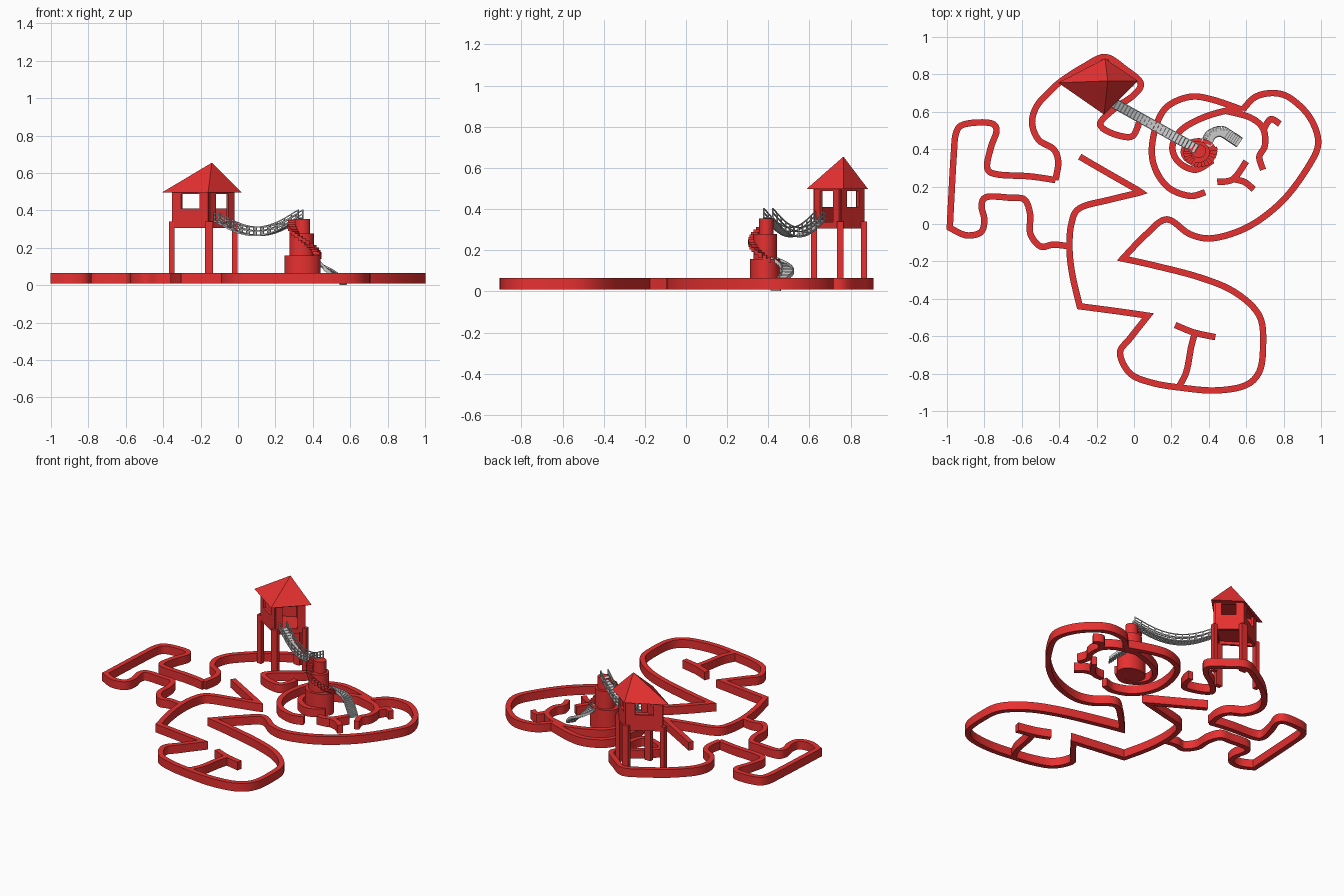
import bpy, math
from mathutils import Vector, Matrix

if "Cube" in bpy.data.objects:
    bpy.data.objects.remove(bpy.data.objects["Cube"])

red = bpy.data.materials.new("red")
red.diffuse_color = (0.8, 0.03, 0.03, 1)
red.use_nodes = True
red.node_tree.nodes["Principled BSDF"].inputs["Base Color"].default_value = red.diffuse_color


def make(name, verts, faces, mat=None):
    me = bpy.data.meshes.new(name)
    me.from_pydata(verts, [], faces)
    me.shade_smooth()
    me.set_sharp_from_angle(angle=math.radians(30))
    if mat:
        me.materials.append(mat)
    ob = bpy.data.objects.new(name, me)
    bpy.context.collection.objects.link(ob)
    return ob


def spline(pts, n=6):
    """Smooth path through the points; a repeated point makes a sharp corner."""
    P = [Vector(p).to_3d() for p in pts]
    P = [P[0]] + P + [P[-1]]
    out = [P[1]]
    for a, b, c, d in zip(P, P[1:], P[2:], P[3:]):
        if (c - b).length < 1e-5:
            continue
        for i in range(1, n + 1):
            t = i / n
            out.append(0.5 * (2 * b + (c - a) * t + (2 * a - 5 * b + 4 * c - d) * t * t
                              + (3 * b - a - 3 * c + d) * t ** 3))
    return out


def ribbon(name, pts, w=0.034, z0=0.01, z1=0.066, mat=red, n=6):
    """Upright rectangular section swept along a smooth path, mitred at corners."""
    S = spline(pts, n)
    V, F = [], []
    for i, p in enumerate(S):
        d1 = (p - S[i - 1]) if i else S[1] - p
        d2 = (S[i + 1] - p) if i < len(S) - 1 else d1
        n1, n2 = [Vector((-d.y, d.x, 0)).normalized() for d in (d1, d2)]
        m = (n1 + n2).normalized()
        m *= w / 2 / max(m.dot(n1), 0.5)
        V += [p + m + Vector((0, 0, z0)), p - m + Vector((0, 0, z0)),
              p - m + Vector((0, 0, z1)), p + m + Vector((0, 0, z1))]
    for i in range(len(S) - 1):
        for k in range(4):
            a, b = i * 4 + k, i * 4 + (k + 1) % 4
            F.append((a, a + 4, b + 4, b))
    e = len(V)
    F += [(0, 1, 2, 3), (e - 1, e - 2, e - 3, e - 4)]
    return make(name, V, F, mat)


def prism(name, ring, z0, z1, mat=red):
    k = len(ring)
    V = [(x, y, z0) for x, y in ring] + [(x, y, z1) for x, y in ring]
    F = [tuple(range(k))[::-1], tuple(range(k, 2 * k))]
    F += [(i, (i + 1) % k, k + (i + 1) % k, k + i) for i in range(k)]
    return make(name, V, F, mat)


def box(name, c, size, angle=0, mat=red):
    sx, sy, sz = (s / 2 for s in size)
    ring = [Matrix.Rotation(angle, 2) @ Vector(p) + Vector(c[:2])
            for p in ((-sx, -sy), (sx, -sy), (sx, sy), (-sx, sy))]
    return prism(name, ring, c[2] - sz, c[2] + sz, mat)


# Winding ground walls
ribbon("wall_left_lobe", [
    (-.42, .235), (-.56, .255), (-.73, .265), (-.785, .30), (-.765, .41), (-.735, .50),
    (-.77, .54), (-.90, .535), (-.95, .49), (-.965, .35), (-.985, -.02), (-.985, -.02),
    (-.90, -.06), (-.82, -.045), (-.80, .02), (-.815, .10), (-.785, .145), (-.66, .14),
    (-.585, .13), (-.555, .05), (-.555, -.05), (-.50, -.12), (-.43, -.11), (-.345, -.12)])
ribbon("wall_upper_loop", [
    (-.42, .235), (-.405, .33), (-.43, .40), (-.51, .45), (-.545, .54), (-.52, .63),
    (-.45, .71), (-.38, .77), (-.27, .84), (-.155, .893), (-.05, .83), (.035, .755),
    (0, .69), (-.10, .62), (-.18, .54), (-.13, .49), (-.02, .465), (.02, .52), (.03, .58)])
ribbon("wall_lower_body", [
    (-.29, .36), (-.17, .29), (.04, .17), (.04, .17), (-.13, .13), (-.29, .085), (-.335, .0),
    (-.345, -.13), (-.33, -.27), (-.29, -.44), (-.29, -.44), (-.10, -.465), (.075, -.49),
    (.075, -.49), (-.02, -.61), (-.075, -.69), (-.02, -.80), (.10, -.85), (.25, -.875),
    (.43, -.89), (.59, -.865), (.67, -.79), (.69, -.65), (.67, -.49), (.54, -.365),
    (.35, -.285), (.10, -.22), (-.06, -.185), (-.06, -.185), (.06, -.06), (.175, .025),
    (.30, -.055), (.43, -.075), (.62, -.01), (.80, .13), (.94, .32), (.985, .44),
    (.94, .57), (.84, .67), (.75, .70), (.65, .68), (.58, .61)])
ribbon("wall_outer_ring", [
    (.38, .17), (.30, .15), (.19, .19), (.12, .28), (.095, .39), (.12, .53), (.18, .63),
    (.30, .68), (.42, .665), (.58, .61)])
ribbon("wall_inner_ring", [
    (.58, .61), (.49, .605), (.36, .565), (.25, .50), (.205, .41), (.24, .33), (.33, .29),
    (.42, .34)])
ribbon("wall_right_branch", [(.49, .605), (.62, .57), (.69, .51), (.70, .42), (.67, .36),
                             (.69, .29)])
ribbon("wall_right_spur", [(.69, .50), (.73, .56), (.78, .535)])
ribbon("wall_small_fork", [(.445, .225), (.53, .24), (.60, .335)])
ribbon("wall_small_fork_leg", [(.53, .24), (.59, .225), (.64, .185)])
ribbon("wall_stem", [(.325, -.585), (.305, -.66), (.28, -.79), (.24, -.87)])
ribbon("wall_stem_cap", [(.22, -.54), (.32, -.58), (.435, -.605)])

# Lookout house: legs, beams, floor, walls with windows, roof
corners = [Vector(p) for p in ((-.355, .75), (-.155, .622), (-.018, .75), (-.155, .865))]
mid = Vector((-.165, .747))
for i, c in enumerate(corners):
    d = mid - c
    wide = 0.045 if i % 2 else 0.03
    box(f"house_leg_{i}", (c.x, c.y, .175), (wide, .03, .33))
    a, b = c + d * 0.04, corners[(i + 1) % 4] + (mid - corners[(i + 1) % 4]) * 0.04
    t = b - a
    L, ang = t.length, math.atan2(t.y, t.x)

    def panel(name, u0, u1, z0, z1):
        p = a + t * (u0 + u1) / 2
        box(name, (p.x, p.y, (z0 + z1) / 2), (L * (u1 - u0), .016, z1 - z0), ang)

    panel(f"house_beam_{i}", 0, 1, .305, .335)
    panel(f"house_post_a_{i}", 0, .24, .33, .505)
    panel(f"house_post_b_{i}", .76, 1, .33, .505)
    panel(f"house_lintel_{i}", .24, .76, .488, .505)
    if i != 1:      # this side is the doorway to the bridge
        panel(f"house_sill_{i}", .24, .76, .33, .41)
prism("house_floor", corners, .325, .338)
eaves = [(-.405, .755), (-.16, .585), (.02, .765), (-.155, .885)]
make("house_roof", [(x, y, .497) for x, y in eaves] + [(-.14, .765, .655)],
     [(3, 2, 1, 0)] + [(i, (i + 1) % 4, 4) for i in range(4)], red)


# Stepped stone tower
def oval(cx, cy, rx, ry, k=32):
    return [(cx + rx * math.cos(2 * math.pi * i / k), cy + ry * math.sin(2 * math.pi * i / k))
            for i in range(k)]


prism("tower_base", oval(.345, .385, .096, .074), .01, .158)
prism("tower_middle", oval(.34, .385, .065, .058), .15, .278)
prism("tower_top", oval(.345, .39, .041, .036), .27, .355)

# Winding steps around the tower
N = 16
for i in range(N):
    a = math.radians(10 - 200 * i / (N - 1))
    z = .165 + .185 * i / (N - 1)
    r = .085 - .03 * i / (N - 1)
    box(f"tower_step_{i}", (.342 + r * math.cos(a), .387 + r * .9 * math.sin(a), z - .012),
        (.04, .02, .024), a)

# Curved grey staircase down to the ground
path = spline([(.385, .42, .155), (.41, .475, .125), (.465, .495, .09), (.52, .465, .05),
               (.565, .435, .004)], 5)
for i in range(len(path) - 1):
    p, q = path[i], path[i + 1]
    c, d = (p + q) / 2, q - p
    box(f"stair_tread_{i}", (c.x, c.y, max(c.z, .006)), (d.length * .9, .055, .012),
        math.atan2(d.y, d.x), None)
for s in (-1, 1):
    side = []
    for i, p in enumerate(path[::5]):
        d = path[min(i * 5 + 1, len(path) - 1)] - path[max(i * 5 - 1, 0)]
        side.append(p + s * Vector((-d.y, d.x, 0)).normalized() * .028)
    ribbon(f"stair_side_{s}", side, .005, 0, .016, None)

# Sagging rope bridge with planks, posts and rails
A, B = Vector((-.115, .65, .345)), Vector((.335, .40, .36))
d = B - A
ang = math.atan2(d.y, d.x)
nrm = Vector((-d.y, d.x, 0)).normalized()


def deck(t):
    p = A + d * t
    p.z -= .085 * (4 * t * (1 - t)) ** 1.15
    return p


M = 26
for i in range(M):
    p, q = deck(i / M), deck((i + 1) / M)
    c = (p + q) / 2
    ob = box(f"bridge_plank_{i}", (0, 0, 0), (.019, .05, .006), 0, None)
    ob.location = c
    ob.rotation_euler = (0, -math.atan2(q.z - p.z, (q - p).xy.length), ang)
for s in (-1, 1):
    line = [deck(i / 12) + nrm * s * .025 for i in range(13)]
    for j, h in enumerate((-.005, .02, .04)):
        ribbon(f"bridge_rail_{s}_{j}", line, .005, h, h + .006, None, 2)
    for i in range(0, 13):
        p = line[i]
        box(f"bridge_post_{s}_{i}", (p.x, p.y, p.z + .02), (.006, .006, .05), ang, None)
